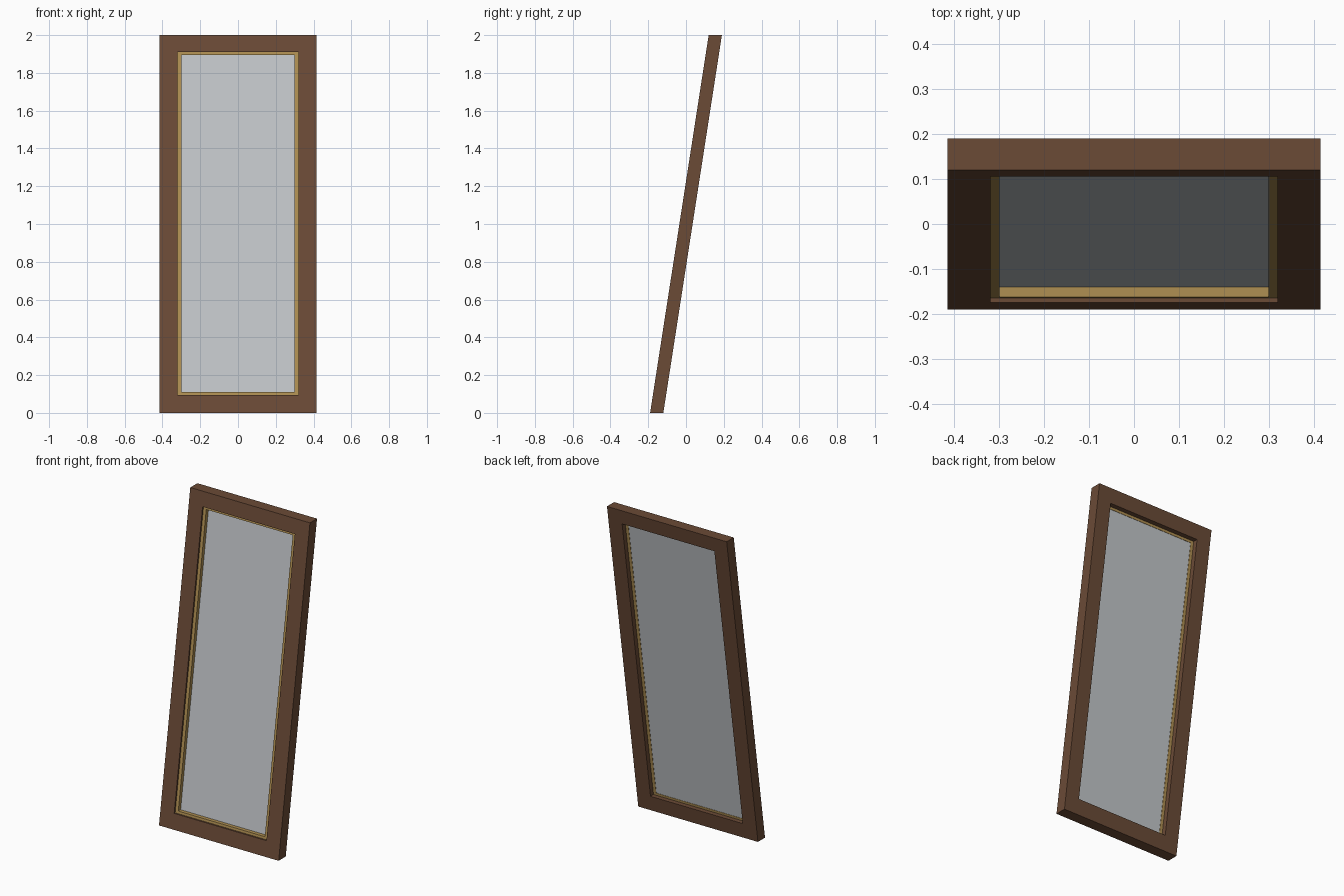
import bpy, bmesh

if "Cube" in bpy.data.objects:
    bpy.data.objects.remove(bpy.data.objects["Cube"])

LEAN = 0.155          # backward lean, y per unit of height
FRONT = -0.19         # y of the frame's front face at floor level


def material(name, rgb):
    m = bpy.data.materials.new(name)
    m.diffuse_color = (*rgb, 1)
    m.use_nodes = True
    m.node_tree.nodes["Principled BSDF"].inputs["Base Color"].default_value = m.diffuse_color
    return m


wood = material("brown wood", (0.147, 0.070, 0.037))
brass = material("gold trim", (0.43, 0.275, 0.085))
silver = material("mirror grey", (0.545, 0.57, 0.595))


def leaning(x, depth, z):
    """Point at a depth behind the frame's leaning front plane."""
    return (x, FRONT + depth + LEAN * z, z)


def finish(name, bm, mat):
    bmesh.ops.recalc_face_normals(bm, faces=bm.faces)
    mesh = bpy.data.meshes.new(name)
    bm.to_mesh(mesh)
    bm.free()
    mesh.materials.append(mat)
    ob = bpy.data.objects.new(name, mesh)
    bpy.context.collection.objects.link(ob)
    return ob


def loop(bm, half, z0, z1, depth):
    return [bm.verts.new(leaning(x, depth, z))
            for x, z in ((-half, z0), (half, z0), (half, z1), (-half, z1))]


def ring(name, outer, inner, d0, d1, mat):
    """Rectangular ring; outer and inner are (half width, bottom, top)."""
    bm = bmesh.new()
    loops = [loop(bm, *outer, d0), loop(bm, *inner, d0),
             loop(bm, *inner, d1), loop(bm, *outer, d1)]
    for k in range(4):
        a, b = loops[k], loops[(k + 1) % 4]
        for i in range(4):
            j = (i + 1) % 4
            bm.faces.new((a[i], a[j], b[j], b[i]))
    return finish(name, bm, mat)


def panel(name, size, d0, d1, mat):
    bm = bmesh.new()
    a, b = loop(bm, *size, d0), loop(bm, *size, d1)
    bm.faces.new(a)
    bm.faces.new(b)
    for i in range(4):
        j = (i + 1) % 4
        bm.faces.new((a[i], a[j], b[j], b[i]))
    return finish(name, bm, mat)


opening = (0.32, 0.095, 1.91)
sight = (0.30, 0.11, 1.895)

# Wooden outer frame, recessed gold trim and the mirror pane inside it
ring("outer_frame", (0.415, 0.0, 2.0), opening, 0.0, 0.07, wood)
ring("inner_trim", opening, sight, 0.01, 0.04, brass)
panel("mirror_pane", sight, 0.033, 0.038, silver)
